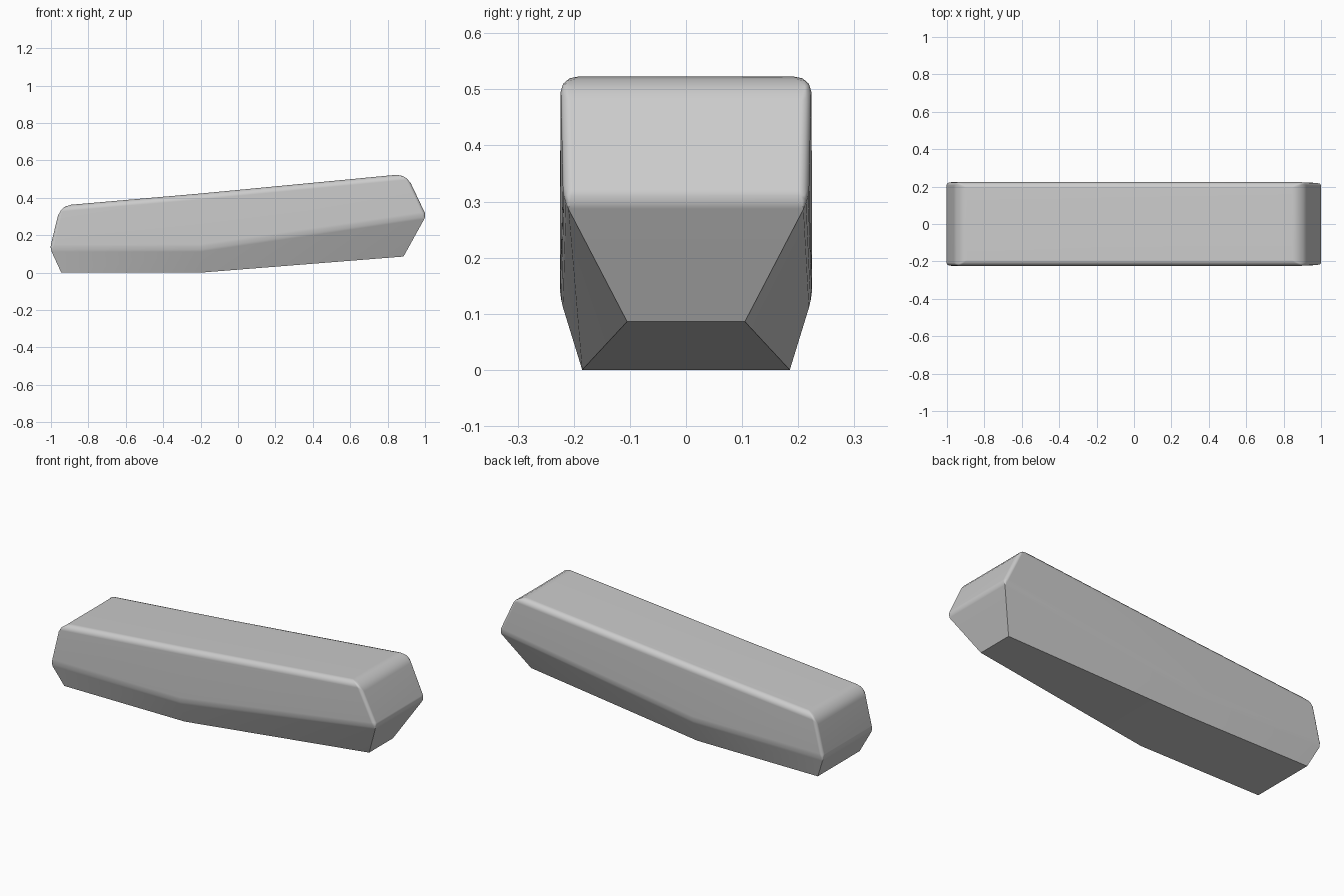
import bpy, bmesh, math

cube = bpy.data.objects.get("Cube")
if cube:
    bpy.data.objects.remove(cube, do_unlink=True)

# One grey material
grey = bpy.data.materials.new("plain grey")
grey.use_nodes = True
colour = (0.6, 0.6, 0.6, 1)
grey.diffuse_color = colour
grey.node_tree.nodes["Principled BSDF"].inputs["Base Color"].default_value = colour

# Stations along the length: (x, half width, z) for keel, waist and top
STATIONS = [
    [(-0.945, 0.185, 0.0), (-1.005, 0.223, 0.13), (-0.95, 0.224, 0.358)],
    [(-0.2, 0.185, 0.0), (-0.2, 0.225, 0.13), (-0.2, 0.224, 0.423)],
    [(0.885, 0.105, 0.086), (1.006, 0.219, 0.305), (0.9, 0.224, 0.528)],
]

bm = bmesh.new()
weight = bm.edges.layers.float.new("bevel_weight_edge")
rings = []
for keel, waist, top in STATIONS:
    right = [bm.verts.new((x, -y, z)) for x, y, z in (keel, waist, top)]
    left = [bm.verts.new((x, y, z)) for x, y, z in (top, waist, keel)]
    rings.append(right + left)

# Skin between stations, and two-part end faces
for a, b in zip(rings, rings[1:]):
    for i in range(6):
        j = (i + 1) % 6
        bm.faces.new((a[i], b[i], b[j], a[j]))
for ring in (rings[0], rings[-1]):
    bm.faces.new((ring[0], ring[1], ring[4], ring[5]))
    bm.faces.new(ring[1:5])
bmesh.ops.recalc_face_normals(bm, faces=bm.faces)


def soften(a, b, amount):
    edge = bm.edges.get((a, b))
    if edge:
        edge[weight] = amount


# Rounded upper edges, lightly eased waist, crisp keel
for a, b in zip(rings, rings[1:]):
    for i, amount in ((1, 0.3), (4, 0.3), (2, 0.45), (3, 0.45)):
        soften(a[i], b[i], amount)
for ring in (rings[0], rings[-1]):
    soften(ring[2], ring[3], 0.8)
    soften(ring[1], ring[4], 0.25)
    for i in (1, 3):
        soften(ring[i], ring[i + 1], 0.25)

mesh = bpy.data.meshes.new("body")
bm.to_mesh(mesh)
bm.free()
mesh.materials.append(grey)
body = bpy.data.objects.new("body", mesh)
bpy.context.collection.objects.link(body)

bevel = body.modifiers.new("rounded edges", "BEVEL")
bevel.limit_method = "WEIGHT"
bevel.offset_type = "OFFSET"
bevel.width = 0.07
bevel.segments = 3

# Smooth shading that keeps the crisp edges
bpy.ops.object.select_all(action="DESELECT")
body.select_set(True)
bpy.context.view_layer.objects.active = body
bpy.ops.object.modifier_apply(modifier=bevel.name)
bpy.ops.object.shade_smooth_by_angle(angle=math.radians(30))
body.modifiers.new("even shading", "WEIGHTED_NORMAL").keep_sharp = True
